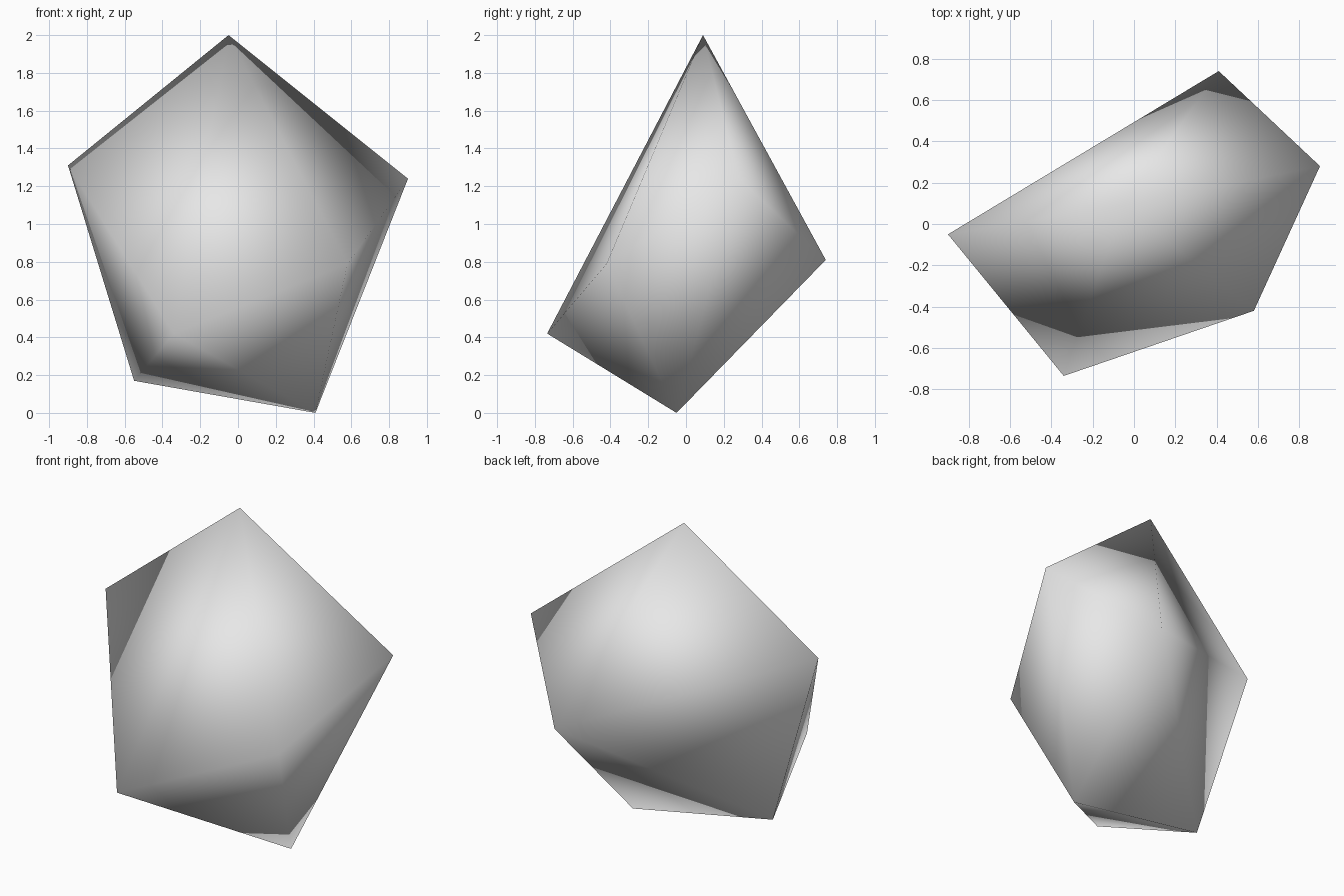
import bpy
import bmesh

# Remove the default cube only
cube = bpy.data.objects.get("Cube")
if cube:
    bpy.data.objects.remove(cube, do_unlink=True)

# Plain grey stone colour
grey = bpy.data.materials.new("stone_grey")
grey.use_nodes = True
colour = (0.8, 0.8, 0.8, 1.0)
grey.diffuse_color = colour
grey.node_tree.nodes["Principled BSDF"].inputs["Base Color"].default_value = colour

# Corner points of the stone, wrapped in a convex skin
corners = {
    "peak": (-0.05, 0.09, 2.0),
    "left_shoulder": (0.9, 0.28, 1.24),
    "right_shoulder": (-0.9, -0.05, 1.31),
    "back_ridge": (0.41, 0.74, 0.81),
    "front_left_ridge": (0.58, -0.42, 0.79),
    "front_ridge": (-0.34, -0.735, 0.42),
    "right_foot": (-0.55, -0.09, 0.17),
    "left_foot": (0.41, -0.05, 0.0),
}
bm = bmesh.new()
for point in corners.values():
    bm.verts.new(point)
bmesh.ops.convex_hull(bm, input=bm.verts[:])
bmesh.ops.recalc_face_normals(bm, faces=bm.faces[:])

# Soft shading over the whole stone
for face in bm.faces:
    face.smooth = True

mesh = bpy.data.meshes.new("stone")
bm.to_mesh(mesh)
bm.free()
mesh.materials.append(grey)
stone = bpy.data.objects.new("stone", mesh)
bpy.context.collection.objects.link(stone)
